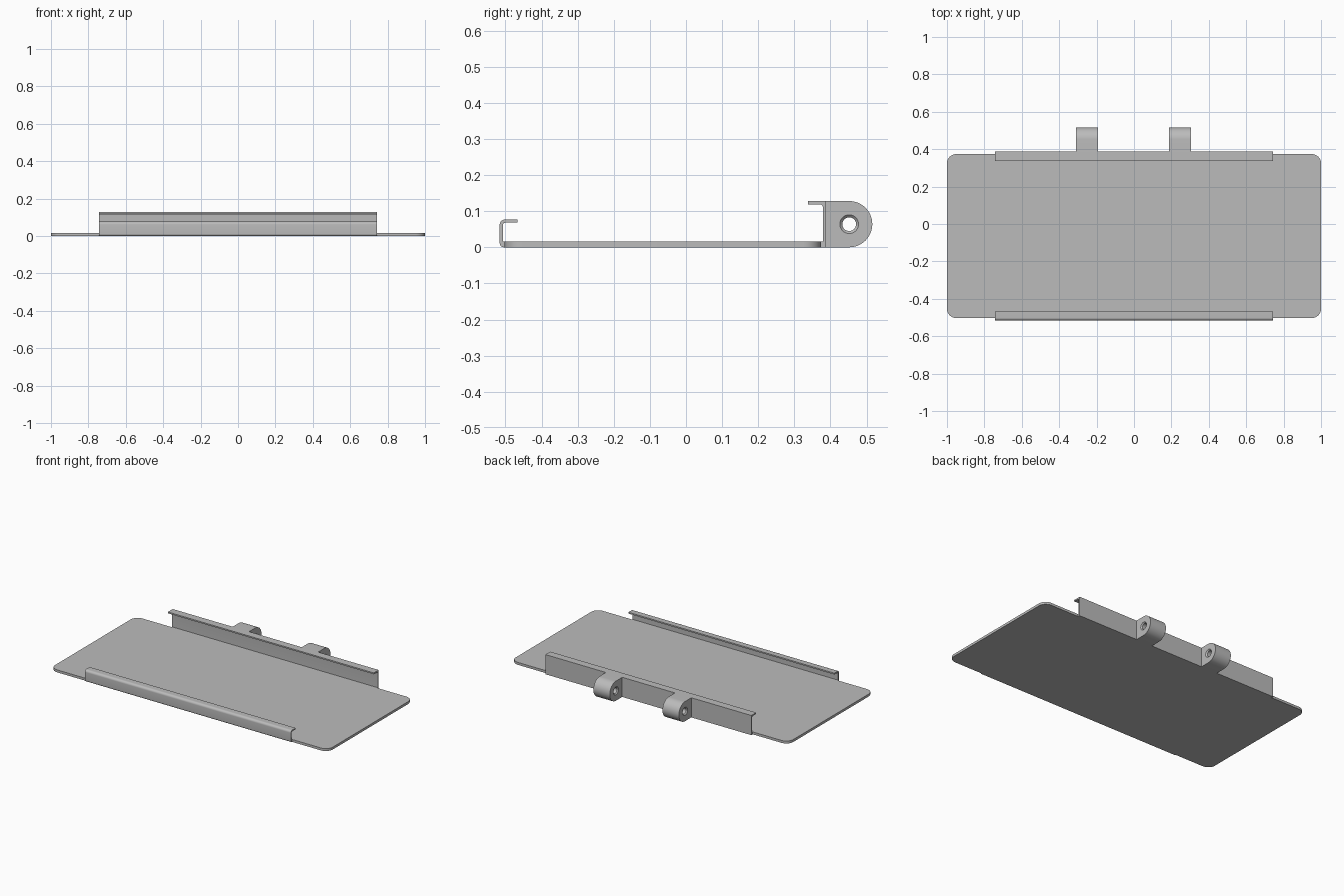
import bpy, bmesh, math
from mathutils import Vector

if "Cube" in bpy.data.objects:
    bpy.data.objects.remove(bpy.data.objects["Cube"])

steel = bpy.data.materials.new("grey_steel")
steel.diffuse_color = (0.5, 0.5, 0.5, 1)
steel.use_nodes = True
steel.node_tree.nodes["Principled BSDF"].inputs["Base Color"].default_value = steel.diffuse_color


def rounded(corners, steps=8):
    """Outline from (u, v, radius) corners, each rounded with an arc."""
    pts = []
    n = len(corners)
    for i, (u, v, r) in enumerate(corners):
        p = Vector((u, v))
        if r == 0:
            pts.append(p)
            continue
        a = (Vector(corners[i - 1][:2]) - p).normalized()
        b = (Vector(corners[(i + 1) % n][:2]) - p).normalized()
        half = a.angle(b) / 2
        centre = p + (a + b).normalized() * r / math.sin(half)
        start = p + a * r / math.tan(half) - centre
        end = p + b * r / math.tan(half) - centre
        sweep = start.angle_signed(end)
        for k in range(steps + 1):
            t = -sweep * k / steps
            c, s = math.cos(t), math.sin(t)
            pts.append(centre + Vector((start.x * c - start.y * s,
                                        start.x * s + start.y * c)))
    return pts


def extrude(name, outline, lo, hi, axis):
    """Prism of an outline: (y, z) along x, or (x, y) along z."""
    bm = bmesh.new()
    place = (lambda p, d: (d, p.x, p.y)) if axis == 'X' else (lambda p, d: (p.x, p.y, d))
    rings = [[bm.verts.new(place(p, d)) for p in outline] for d in (lo, hi)]
    n = len(outline)
    bm.faces.new(rings[0])
    bm.faces.new(rings[1])
    for i in range(n):
        j = (i + 1) % n
        bm.faces.new((rings[0][i], rings[0][j], rings[1][j], rings[1][i]))
    return finish(name, bm)


def finish(name, bm):
    bmesh.ops.recalc_face_normals(bm, faces=bm.faces)
    mesh = bpy.data.meshes.new(name)
    bm.to_mesh(mesh)
    bm.free()
    mesh.materials.append(steel)
    obj = bpy.data.objects.new(name, mesh)
    bpy.context.collection.objects.link(obj)
    return obj


def smooth(obj):
    bpy.ops.object.select_all(action='DESELECT')
    obj.select_set(True)
    bpy.context.view_layer.objects.active = obj
    bpy.ops.object.shade_smooth_by_angle(angle=math.radians(30))


# Base plate with rounded corners
R = 0.05
smooth(extrude("base_plate", rounded([(-1, -0.503, R), (1, -0.503, R),
                                      (1, 0.374, R), (-1, 0.374, R)]), 0, 0.016, 'Z'))

# Front lip: low wall folded inward over the plate
smooth(extrude("front_lip", rounded([
    (-0.503, 0, 0), (-0.503, 0.016, 0), (-0.507, 0.016, 0), (-0.507, 0.068, 0.006),
    (-0.467, 0.068, 0), (-0.467, 0.077, 0), (-0.516, 0.077, 0.015),
    (-0.516, 0, 0.012)]), -0.742, 0.742, 'X'))

# Back wall with a folded top flange
smooth(extrude("back_wall", rounded([
    (0.372, 0, 0), (0.388, 0, 0), (0.388, 0.128, 0), (0.338, 0.128, 0),
    (0.338, 0.119, 0), (0.379, 0.119, 0.008), (0.379, 0.016, 0),
    (0.372, 0.016, 0)]), -0.742, 0.742, 'X'))

# Hinge lugs with a chamfered pin hole
CY, CZ, RAD = 0.452, 0.064, 0.064
lug_outline = [Vector((0.385, 0)), Vector((0.385, 0.128))]
lug_outline += [Vector((CY + RAD * math.sin(a), CZ + RAD * math.cos(a)))
                for a in (math.pi * k / 32 for k in range(33))]
for side, lo, hi in (("left", -0.31, -0.192), ("right", 0.188, 0.306)):
    lug = extrude("hinge_lug_" + side, lug_outline, lo, hi, 'X')
    bm = bmesh.new()
    rings = []
    for x, r in ((lo - 0.01, 0.036), (lo + 0.007, 0.019),
                 (hi - 0.007, 0.019), (hi + 0.01, 0.036)):
        rings.append([bm.verts.new((x, CY + r * math.cos(math.tau * k / 32),
                                    CZ + r * math.sin(math.tau * k / 32)))
                      for k in range(32)])
    for a, b in zip(rings, rings[1:]):
        for k in range(32):
            j = (k + 1) % 32
            bm.faces.new((a[k], a[j], b[j], b[k]))
    bm.faces.new(rings[0])
    bm.faces.new(rings[-1])
    cutter = finish("pin_hole_cutter_" + side, bm)
    cutter.hide_render = True
    mod = lug.modifiers.new("pin_hole", 'BOOLEAN')
    mod.operation = 'DIFFERENCE'
    mod.solver = 'EXACT'
    mod.object = cutter
    bpy.ops.object.select_all(action='DESELECT')
    lug.select_set(True)
    bpy.context.view_layer.objects.active = lug
    bpy.ops.object.modifier_apply(modifier="pin_hole")
    bpy.data.objects.remove(cutter, do_unlink=True)
    smooth(lug)
